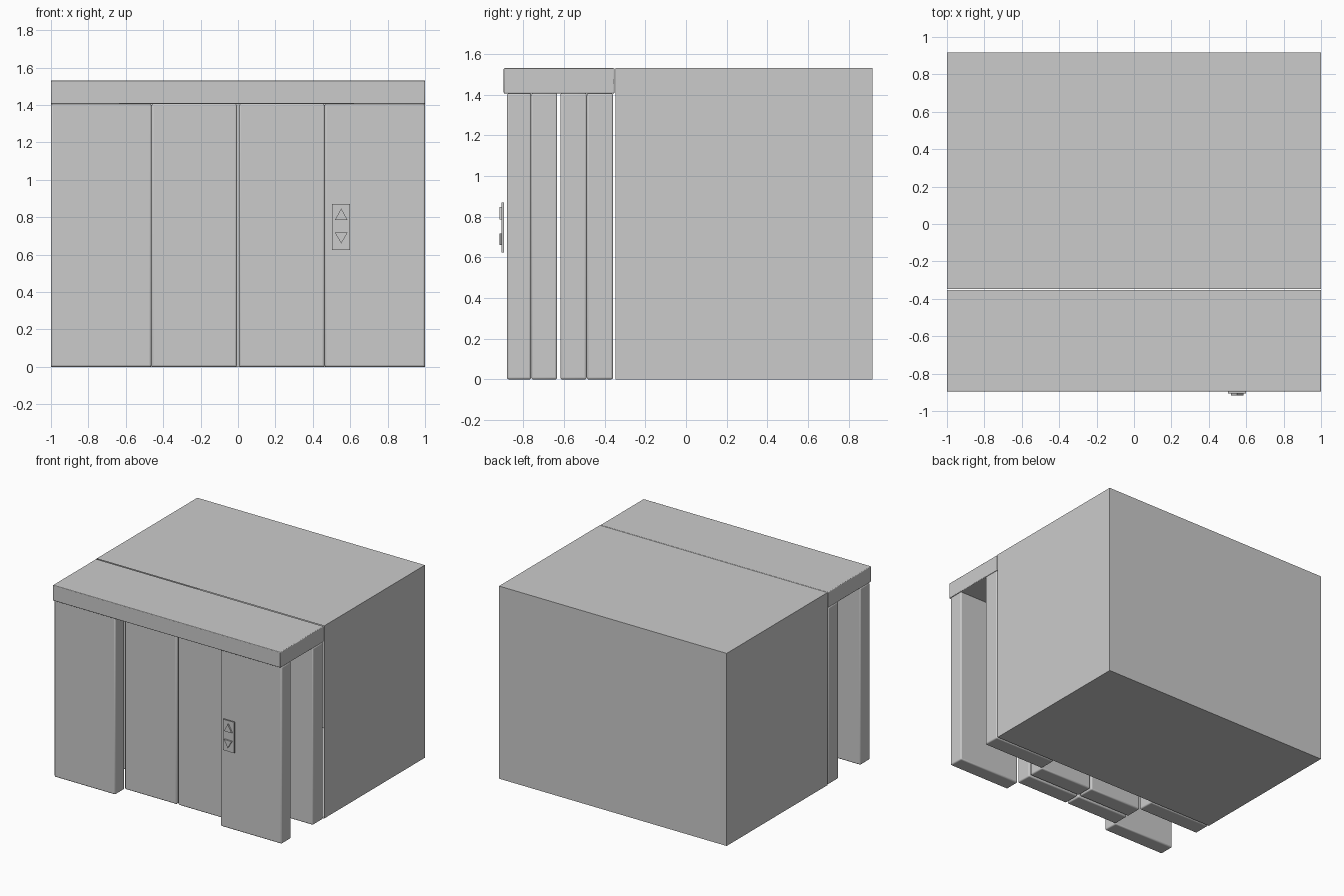
import bpy, bmesh
from mathutils import Vector

if "Cube" in bpy.data.objects:
    bpy.data.objects.remove(bpy.data.objects["Cube"])


def finish(name, bm, bevel=0.0, segments=3):
    bmesh.ops.recalc_face_normals(bm, faces=bm.faces[:])
    mesh = bpy.data.meshes.new(name)
    bm.to_mesh(mesh)
    bm.free()
    obj = bpy.data.objects.new(name, mesh)
    bpy.context.collection.objects.link(obj)
    if bevel:
        mod = obj.modifiers.new("soft_edges", "BEVEL")
        mod.width = bevel
        mod.segments = segments
        bpy.context.view_layer.objects.active = obj
        obj.select_set(True)
        bpy.ops.object.shade_smooth_by_angle()
        obj.select_set(False)
    return obj


def box(name, x, y, z, bevel=0.0, open_front=False):
    bm = bmesh.new()
    bmesh.ops.create_cube(bm, size=1)
    for v in bm.verts:
        v.co = Vector([a + (c + 0.5) * (b - a) for c, (a, b) in zip(v.co, (x, y, z))])
    if open_front:
        front = [f for f in bm.faces if f.normal.y < -0.9]
        bmesh.ops.delete(bm, geom=front, context="FACES_ONLY")
    return finish(name, bm, bevel)


def arrow(name, x, base_z, tip_z, half, y0, y1):
    bm = bmesh.new()
    pts = [(x - half, y0, base_z), (x + half, y0, base_z), (x, y0, tip_z)]
    face = bm.faces.new([bm.verts.new(p) for p in pts])
    ext = bmesh.ops.extrude_face_region(bm, geom=[face])["geom"]
    for v in ext:
        if isinstance(v, bmesh.types.BMVert):
            v.co.y = y1
    return finish(name, bm)


# Cabin: plain shell whose front is the doorway
box("cabin", (-1, 1), (-0.347, 0.918), (0, 1.53), open_front=True)

# Header beam above both door sets
box("header", (-1, 1), (-0.896, -0.352), (1.406, 1.53), 0.005)

# Outer and inner sets of wall panels and sliding doors, left and right
layers = {"outer": ((-0.88, -0.761), (-0.761, -0.633)),
          "inner": ((-0.488, -0.358), (-0.618, -0.488))}
for layer, (panel_y, door_y) in layers.items():
    for side, s in (("left", -1), ("right", 1)):
        box(f"{layer}_wall_{side}", sorted((s * 0.463, s)), panel_y, (0, 1.406), 0.01)
        box(f"{layer}_door_{side}", sorted((s * 0.006, s * 0.463)), door_y, (0, 1.406), 0.01)

# Call panel with up and down buttons
box("call_panel", (0.503, 0.6), (-0.906, -0.895), (0.625, 0.87))
arrow("up_button", 0.552, 0.785, 0.847, 0.034, -0.904, -0.918)
arrow("down_button", 0.552, 0.718, 0.66, 0.034, -0.904, -0.918)
